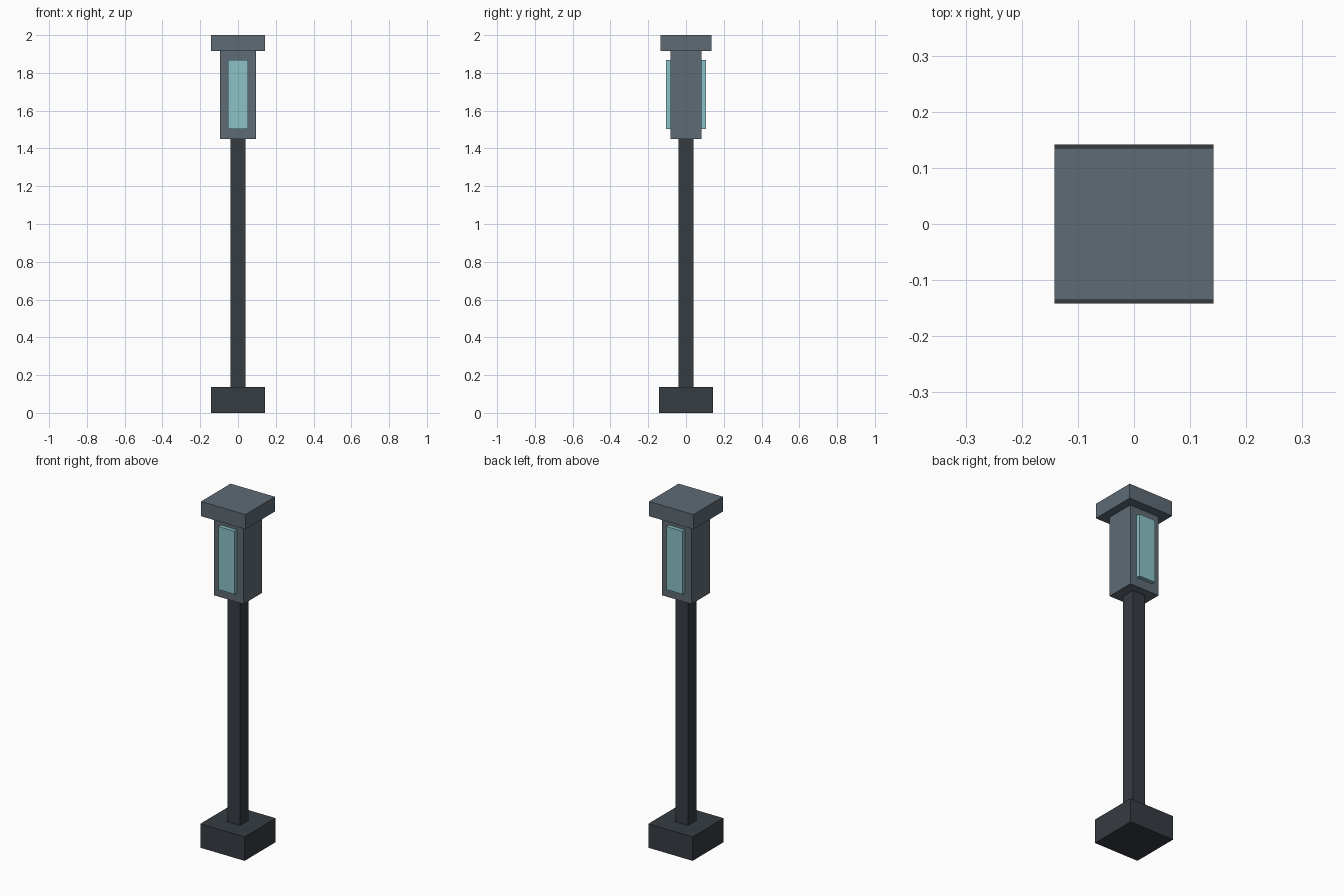
import bpy

if "Cube" in bpy.data.objects:
    bpy.data.objects.remove(bpy.data.objects["Cube"])


def material(name, color):
    m = bpy.data.materials.new(name)
    m.diffuse_color = (*color, 1)
    m.use_nodes = True
    m.node_tree.nodes["Principled BSDF"].inputs["Base Color"].default_value = m.diffuse_color
    return m


def box(name, half_x, half_y, z0, z1, mat, y=0):
    bpy.ops.mesh.primitive_cube_add(size=2, location=(0, y, (z0 + z1) / 2))
    ob = bpy.context.object
    ob.name = name
    ob.scale = (half_x, half_y, (z1 - z0) / 2)
    bpy.ops.object.transform_apply(location=False, rotation=False, scale=True)
    ob.data.materials.append(mat)
    return ob


dark = material("dark_metal", (0.037, 0.045, 0.054))
grey = material("slate_grey", (0.112, 0.147, 0.176))
glass = material("pale_cyan_glass", (0.262, 0.54, 0.58))

# Foot and post
box("base", 0.142, 0.142, 0, 0.138, dark)
box("post", 0.04, 0.04, 0.138, 1.45, dark)

# Lamp head and its lid
box("lamp_housing", 0.094, 0.083, 1.45, 1.915, grey)
box("cap", 0.142, 0.135, 1.915, 2.0, grey)

# Raised glass panes, front and back
for side, name in ((-1, "front_pane"), (1, "back_pane")):
    box(name, 0.052, 0.0115, 1.503, 1.868, glass, side * 0.0935)
